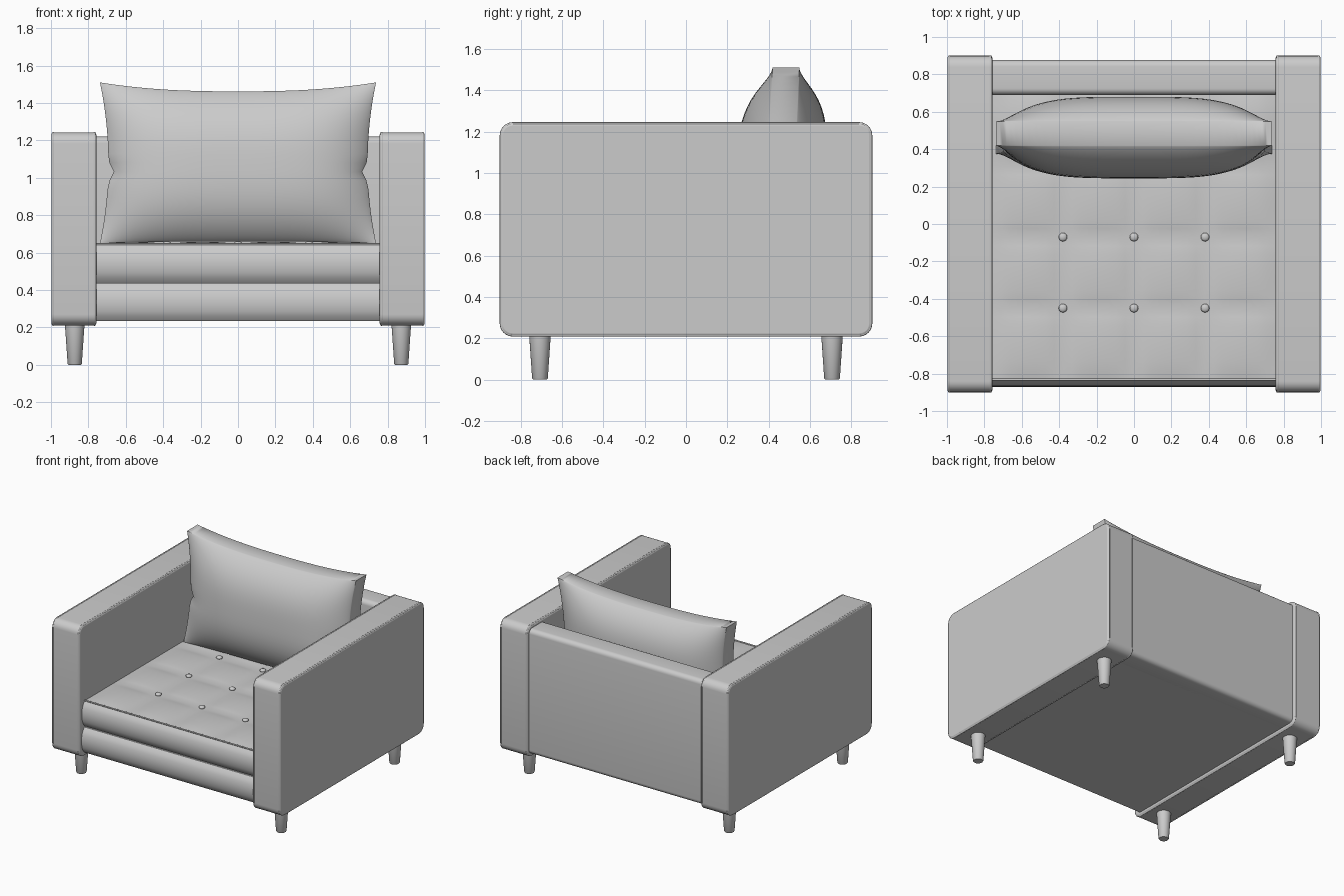
import bpy, bmesh, math
from math import sin, cos, pi

if "Cube" in bpy.data.objects:
    bpy.data.objects.remove(bpy.data.objects["Cube"])


def finish(name, bm, angle=40, bevel=0, segs=4):
    bmesh.ops.recalc_face_normals(bm, faces=bm.faces)
    me = bpy.data.meshes.new(name)
    bm.to_mesh(me)
    bm.free()
    ob = bpy.data.objects.new(name, me)
    bpy.context.collection.objects.link(ob)
    bpy.ops.object.select_all(action='DESELECT')
    ob.select_set(True)
    bpy.context.view_layer.objects.active = ob
    if bevel:
        m = ob.modifiers.new("Bevel", 'BEVEL')
        m.width, m.segments, m.limit_method = bevel, segs, 'ANGLE'
        m.angle_limit = math.radians(50)
    bpy.ops.object.shade_smooth_by_angle(angle=math.radians(angle))
    return ob


def loft(name, rings, **kw):
    """Skin closed rings of points and cap both ends."""
    bm = bmesh.new()
    vs = [[bm.verts.new(p) for p in r] for r in rings]
    n = len(vs[0])
    for a, b in zip(vs, vs[1:]):
        for i in range(n):
            bm.faces.new((a[i], a[(i + 1) % n], b[(i + 1) % n], b[i]))
    bm.faces.new(vs[0])
    bm.faces.new(vs[-1])
    return finish(name, bm, **kw)


def rounded_rect(y0, y1, z0, z1, r, n=6):
    pts = []
    corners = [(y1 - r, z1 - r), (y0 + r, z1 - r), (y0 + r, z0 + r), (y1 - r, z0 + r)]
    for k, (cy, cz) in enumerate(corners):
        for i in range(n + 1):
            a = (k + i / n) * pi / 2
            pts.append((cy + r * cos(a), cz + r * sin(a)))
    return pts


def piping(name, pts, closed, radius=0.007):
    cu = bpy.data.curves.new(name, 'CURVE')
    cu.dimensions = '3D'
    cu.bevel_depth, cu.bevel_resolution = radius, 2
    sp = cu.splines.new('POLY')
    sp.points.add(len(pts) - 1)
    for q, p in zip(sp.points, pts):
        q.co = (*p, 1)
    sp.use_cyclic_u = closed
    bpy.context.collection.objects.link(bpy.data.objects.new(name, cu))


def bulged_front(z0, z1, y_edge, y_out, n=8):
    """Front edge points from top to bottom, swelling forward."""
    return [(y_edge + (y_out - y_edge) * sin(pi * i / n) ** 0.6 if 0 < i < n else y_edge,
             z1 + (z0 - z1) * i / n) for i in range(n + 1)]


W = 0.757

# Arms with piped edges, and tapered legs
for s, side in ((-1, "left"), (1, "right")):
    prof = rounded_rect(-0.9, 0.9, 0.21, 1.243, 0.06)
    loft(side + "_arm", [[(s * x, y, z) for y, z in prof] for x in (W, 0.998)],
         bevel=0.014, segs=3)
    pipe = rounded_rect(-0.895, 0.895, 0.215, 1.239, 0.057)
    for x, label in ((0.768, "inner"), (0.988, "outer")):
        piping(f"{side}_arm_{label}_piping", [(s * x, y, z) for y, z in pipe], True)
    for ys, end in ((-1, "front"), (1, "back")):
        loft(f"{end}_{side}_leg",
             [[(s * 0.873 + r * cos(2 * pi * i / 24), ys * 0.707 + r * sin(2 * pi * i / 24), z)
               for i in range(24)]
              for z, r in ((0, 0.034), (0.006, 0.038), (0.225, 0.053))])

# Back panel
loft("backrest", [[(x, y, z) for y, z in rounded_rect(0.69, 0.877, 0.235, 1.22, 0.035)]
                  for x in (-W, W)])

# Base frame with a swollen front
base = [(0.75, 0.435)] + bulged_front(0.235, 0.435, -0.835, -0.872) + [(0.75, 0.235)]
loft("base", [[(x, y, z) for y, z in base] for x in (-W, W)])

# Tufted seat cushion: four by four puffed cells
CELL, N = 0.38, 32
front = bulged_front(0.44, 0.643, -0.83, -0.868)
rings = []
for i in range(N + 1):
    x = -W + 2 * W * i / N
    ring = []
    for j in range(N):
        y = 0.69 - 1.52 * j / N
        puff = abs(sin(pi * i * 4 / N) * sin(pi * j * 4 / N)) ** 0.6
        ring.append((x, y, 0.642 + 0.016 * puff))
    rings.append(ring + [(x, y, z) for y, z in front] + [(x, 0.69, 0.44)])
loft("seat_cushion", rings)
piping("seat_piping", [(-W, -0.832, 0.645), (W, -0.832, 0.645)], False, 0.006)

# Seat buttons
for i in (-1, 0, 1):
    for j in (-1, 0, 1):
        bm = bmesh.new()
        bmesh.ops.create_uvsphere(bm, u_segments=16, v_segments=8, radius=0.023)
        bmesh.ops.scale(bm, vec=(1, 1, 0.55), verts=bm.verts)
        bmesh.ops.translate(bm, vec=(i * CELL, -0.07 + j * CELL, 0.648), verts=bm.verts)
        finish("seat_button", bm)


# Back pillow: two puffed sheets joined by a blunt rim, pinched at the sides
def pillow_point(u, v, side):
    pinch = 0.045 * (1 - v * v) + 0.03 * math.exp(-((v + 0.12) / 0.09) ** 2) * abs(u) ** 6
    x = u * (0.738 - pinch)
    z = 1.08 + v * (0.43 - (0.048 if v > 0 else 0.01) * (1 - abs(u) ** 2.5))
    puff = ((1 - abs(u) ** 4) * (1 - abs(v) ** 2.8)) ** 0.85
    return (x, 0.462 + 0.022 * v + side * (0.065 + 0.15 * puff), z)


bm = bmesh.new()
NU, NV = 40, 28
sheets = []
for side in (-1, 1):
    g = [[bm.verts.new(pillow_point(sin(pi / 2 * (2 * i / NU - 1)), sin(pi / 2 * (2 * j / NV - 1)), side))
          for j in range(NV + 1)] for i in range(NU + 1)]
    for i in range(NU):
        for j in range(NV):
            bm.faces.new((g[i][j], g[i + 1][j], g[i + 1][j + 1], g[i][j + 1]))
    rim = ([g[i][0] for i in range(NU)] + [g[NU][j] for j in range(NV)]
           + [g[i][NV] for i in range(NU, 0, -1)] + [g[0][j] for j in range(NV, 0, -1)])
    sheets.append(rim)
a, b = sheets
for k in range(len(a)):
    m = (k + 1) % len(a)
    bm.faces.new((a[k], a[m], b[m], b[k]))
finish("back_pillow", bm, angle=60)
